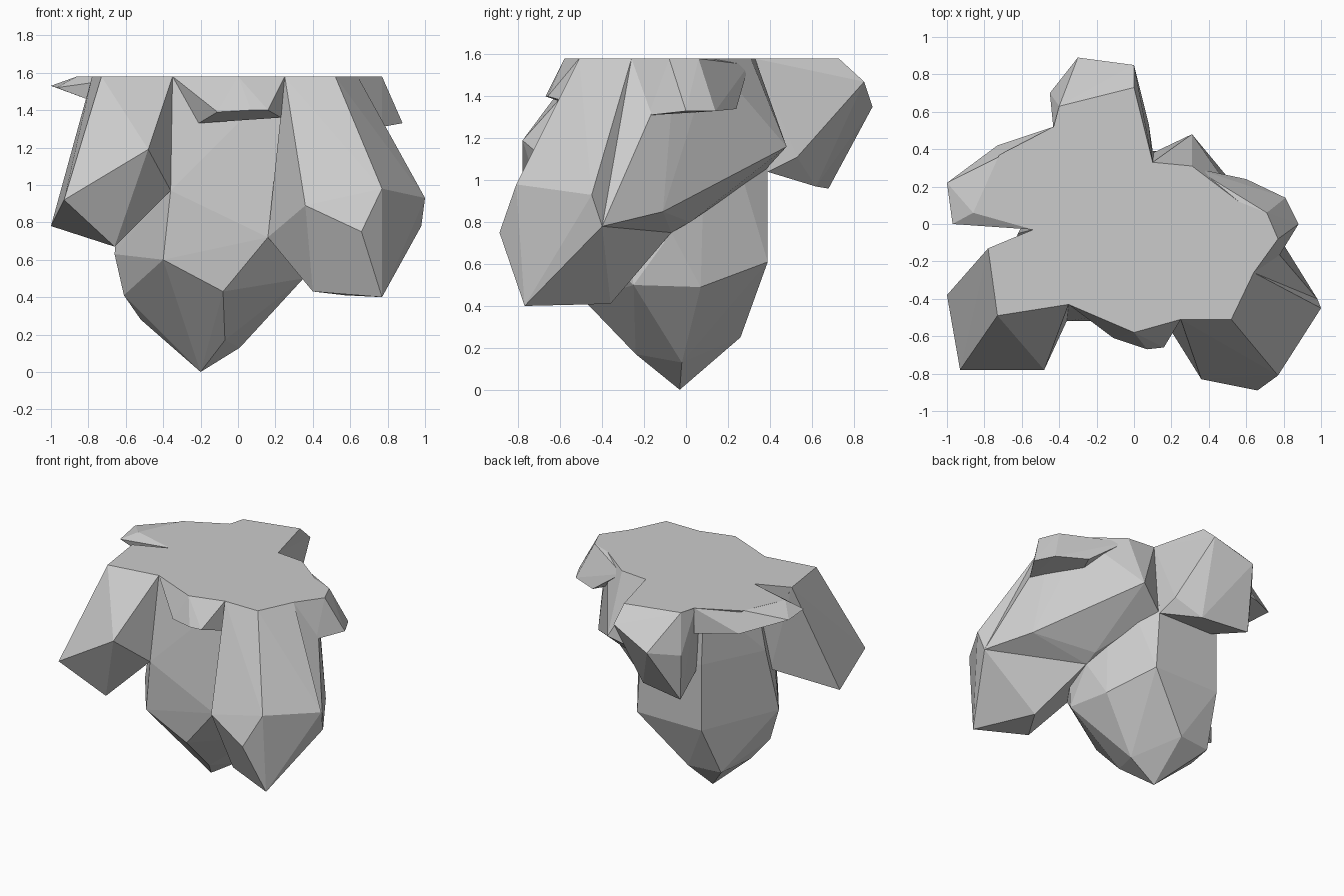
import bpy, bmesh

TOP = 1.58  # height of the flat upper surface


def rock(name, top, lower):
    """Faceted convex boulder: a flat top outline plus a few lower corners."""
    bm = bmesh.new()
    for x, y in top:
        bm.verts.new((x, y, TOP))
    for p in lower:
        bm.verts.new(p)
    bmesh.ops.convex_hull(bm, input=bm.verts[:])
    loose = [v for v in bm.verts if not v.link_faces]
    bmesh.ops.delete(bm, geom=loose, context='VERTS')
    bmesh.ops.dissolve_limit(bm, angle_limit=0.03, verts=bm.verts[:], edges=bm.edges[:])
    finish(name, bm)


def finish(name, bm):
    bmesh.ops.recalc_face_normals(bm, faces=bm.faces[:])
    me = bpy.data.meshes.new(name)
    bm.to_mesh(me)
    bm.free()
    bpy.context.collection.objects.link(bpy.data.objects.new(name, me))


# Flat plateau with its notched outline
outline = [(-.73, -.49), (-.35, -.43), (0, -.58), (.25, -.51), (.52, -.51),
           (.64, -.26), (.77, -.08), (.71, .06), (.56, .12), (.31, .31),
           (.1, .33), (0, .73), (-.4, .63), (-.43, .52), (-.72, .37),
           (-.86, .06), (-.54, -.03), (-.78, -.13)]
bm = bmesh.new()
face = bm.faces.new([bm.verts.new((x, y, TOP)) for x, y in outline])
ext = bmesh.ops.extrude_face_region(bm, geom=[face], use_keep_orig=True)
for v in [g for g in ext['geom'] if isinstance(g, bmesh.types.BMVert)]:
    v.co = (v.co.x * .97, v.co.y * .97, TOP - .05)
finish("plateau", bm)

# Central column tapering down to the lowest point
rock("central_column",
     [(-.35, -.43), (.25, -.42), (.3, .1), (.1, .33), (-.4, .36), (-.54, -.03)],
     [(-.2, -.03, 0), (.01, -.02, .13), (-.07, -.24, .17), (-.52, -.02, .28),
      (-.45, .23, .25), (-.2, .26, .25), (-.08, -.49, .43), (-.4, -.51, .6),
      (-.61, -.12, .41), (-.66, -.15, .63), (-.4, .39, .61), (.13, .39, .61),
      (.3, .07, .49), (.35, -.25, .5), (.36, -.07, .75), (.16, -.51, .72),
      (.1, .39, 1.05), (-.4, .39, 1.1), (-.36, -.52, .97), (-.62, -.05, 1.1)])

# Front left hanging boulder
rock("front_left_boulder",
     [(-.73, -.49), (-.35, -.43), (-.54, -.04), (-.78, -.13)],
     [(-1, -.38, .78), (-.93, -.78, .92), (-.48, -.78, 1.19),
      (-.66, -.61, .67), (-.36, -.52, .97), (-.6, -.14, .92)])

# Front right hanging boulder
rock("front_right_boulder",
     [(.25, -.51), (.52, -.51), (.64, -.26), (.3, 0)],
     [(.36, -.83, .89), (.66, -.89, .75), (.77, -.81, .98), (.77, -.77, .4),
      (.4, -.63, .43), (.57, -.36, .41), (1, -.45, .93), (.98, -.4, .78),
      (.16, -.51, .72), (.36, -.07, .75)])

# Right flank sloping towards the back
rock("right_flank",
     [(.64, -.26), (.68, -.05), (.56, .12), (.31, .31), (.1, .33), (.2, -.2)],
     [(.98, -.4, .78), (.8, -.11, .85), (.36, -.07, .75), (.36, .02, .8),
      (.31, .48, 1.16), (.1, .38, 1.05)])

# Right overhanging ledge
rock("right_ledge",
     [(.64, -.26), (.77, -.08), (.71, .06), (.56, .12), (.5, -.1)],
     [(.77, -.18, 1.31), (.88, 0, 1.33), (.81, .14, 1.33), (.6, .24, 1.34),
      (.5, 0, 1.32), (.32, .3, 1.55)])

# Front overhanging ledge
rock("front_ledge",
     [(-.35, -.43), (0, -.58), (.25, -.51), (0, -.3)],
     [(-.11, -.61, 1.39), (.07, -.67, 1.4), (.16, -.66, 1.4),
      (.23, -.52, 1.36), (-.21, -.47, 1.33)])

# Back hanging boulder
rock("back_boulder",
     [(0, .73), (-.4, .63), (-.43, .5), (-.3, .2), (.1, .33)],
     [(-.3, .89, 1.35), (0, .85, 1.47), (-.45, .7, 1.3), (-.43, .68, .96),
      (-.08, .62, .97), (.08, .53, 1.11), (.1, .39, 1.04), (-.35, .37, 1.05)])

# Left overhanging wedge
rock("left_wedge",
     [(-.43, .52), (-.72, .36), (-.86, .06), (-.54, -.03), (-.3, .2)],
     [(-1, .22, 1.53), (-.97, 0, 1.52), (-.73, .42, 1.43),
      (-.43, .52, 1.39), (-.6, .02, 1.38), (-.4, .2, 1.35)])
